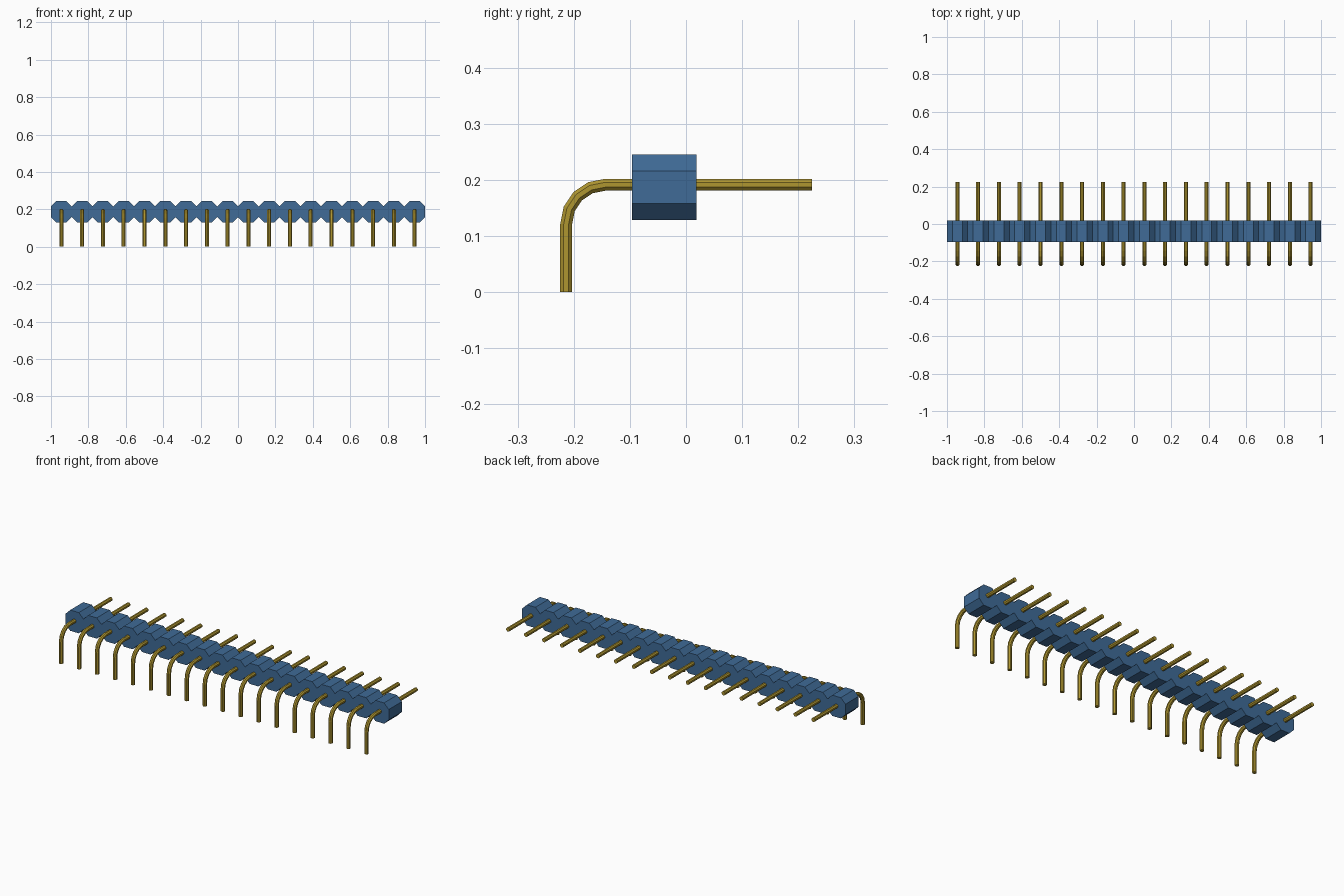
import bpy, bmesh, math
from mathutils import Vector

cube = bpy.data.objects.get("Cube")
if cube:
    bpy.data.objects.remove(cube, do_unlink=True)

COUNT = 18
PITCH = 2.0 / COUNT


def material(name, rgb, metallic=0.0):
    m = bpy.data.materials.new(name)
    m.use_nodes = True
    m.diffuse_color = (*rgb, 1)
    bsdf = m.node_tree.nodes["Principled BSDF"]
    bsdf.inputs["Base Color"].default_value = (*rgb, 1)
    bsdf.inputs["Metallic"].default_value = metallic
    return m


def make_object(name, bm, mat):
    bmesh.ops.recalc_face_normals(bm, faces=bm.faces[:])
    me = bpy.data.meshes.new(name)
    bm.to_mesh(me)
    bm.free()
    me.materials.append(mat)
    ob = bpy.data.objects.new(name, me)
    bpy.context.collection.objects.link(ob)
    return ob


blue = material("housing blue", (0.05, 0.147, 0.31))
gold = material("pin gold", (0.43, 0.305, 0.03))

# Plastic housing: a row of octagons joined along their upright sides
Z0, Z1, CH = 0.129, 0.245, 0.029
Y0, Y1 = -0.096, 0.019
top, bottom = [(-1, Z1 - CH)], [(-1, Z0 + CH)]
for i in range(COUNT):
    x = -1 + i * PITCH
    for pts, edge, notch in ((top, Z1, Z1 - CH), (bottom, Z0, Z0 + CH)):
        pts += [(x + CH, edge), (x + PITCH - CH, edge), (x + PITCH, notch)]
outline = bottom + top[::-1]
bm = bmesh.new()
face = bm.faces.new([bm.verts.new((x, Y0, z)) for x, z in outline])
moved = bmesh.ops.extrude_face_region(bm, geom=[face])["geom"]
bmesh.ops.translate(bm, vec=(0, Y1 - Y0, 0),
                    verts=[v for v in moved if isinstance(v, bmesh.types.BMVert)])
make_object("housing", bm, blue)

# Pin centre line: upright leg, quarter bend, straight run through the housing
R, SIDES, BEND, STEPS = 0.0115, 8, 0.07, 4
LEG_Y, RUN_Z = -0.2135, 0.1915
path = [(LEG_Y, 0.0, 0.0)]
for k in range(STEPS + 1):
    a = math.pi / 2 * k / STEPS
    path.append((LEG_Y + BEND * (1 - math.cos(a)), RUN_Z - BEND * (1 - math.sin(a)), a))
path.append((0.2245, RUN_Z, math.pi / 2))

bm = bmesh.new()
rings = []
for y, z, a in path:
    across = Vector((0, math.cos(a), -math.sin(a)))
    ring = []
    for s in range(SIDES):
        t = 2 * math.pi * (s + 0.5) / SIDES
        ring.append(bm.verts.new(Vector((0, y, z)) + across * R * math.cos(t)
                                 + Vector((R * math.sin(t), 0, 0))))
    rings.append(ring)
for r0, r1 in zip(rings, rings[1:]):
    for s in range(SIDES):
        n = (s + 1) % SIDES
        bm.faces.new((r0[s], r0[n], r1[n], r1[s]))
bm.faces.new(rings[0])
bm.faces.new(rings[-1])
first = make_object("pin_01", bm, gold)
first.location.x = -1 + PITCH / 2

# Remaining pins share the same mesh
for i in range(1, COUNT):
    pin = bpy.data.objects.new(f"pin_{i + 1:02d}", first.data)
    pin.location.x = -1 + PITCH * (i + 0.5)
    bpy.context.collection.objects.link(pin)
